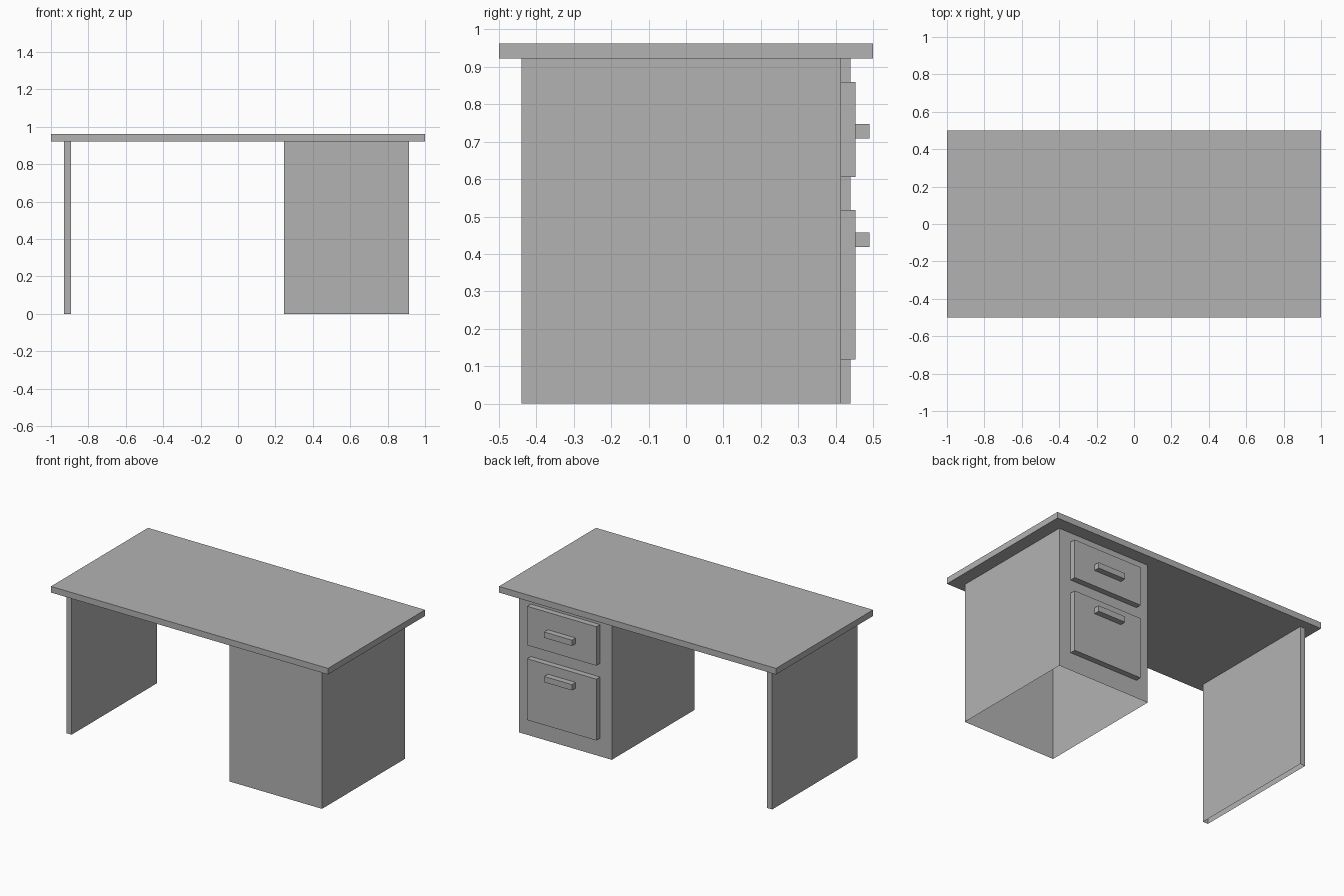
import bpy
import bmesh

cube = bpy.data.objects.get("Cube")
if cube:
    bpy.data.objects.remove(cube, do_unlink=True)

# One plain grey for the whole desk
grey = bpy.data.materials.new("plain_grey")
grey.use_nodes = True
grey.diffuse_color = (0.45, 0.45, 0.45, 1)
grey.node_tree.nodes["Principled BSDF"].inputs["Base Color"].default_value = grey.diffuse_color


def box(name, x, y, z, open_ends=False):
    """Flat-sided box from (min, max) ranges, optionally without top and bottom."""
    bm = bmesh.new()
    bmesh.ops.create_cube(bm, size=1)
    for v in bm.verts:
        v.co = [r[0] if c < 0 else r[1] for c, r in zip(v.co, (x, y, z))]
    bm.normal_update()
    if open_ends:
        ends = [f for f in bm.faces if abs(f.normal.z) > 0.5]
        bmesh.ops.delete(bm, geom=ends, context='FACES_ONLY')
    mesh = bpy.data.meshes.new(name)
    bm.to_mesh(mesh)
    bm.free()
    mesh.materials.append(grey)
    obj = bpy.data.objects.new(name, mesh)
    bpy.context.collection.objects.link(obj)
    return obj


# Desk top and its supports, which are hollow shells open to the floor
under = 0.922
box("desk_top", (-1, 1), (-0.5, 0.5), (under, 0.962))
box("side_panel", (-0.93, -0.893), (-0.44, 0.44), (0, under), open_ends=True)
box("drawer_cabinet", (0.245, 0.915), (-0.44, 0.415), (0, under), open_ends=True)

# Drawer fronts and handles on the cabinet's rear-facing side
middle = 0.58
for level, bottom, top, grip in (("upper", 0.606, 0.86, 0.728),
                                 ("lower", 0.118, 0.518, 0.438)):
    box(level + "_drawer_front", (middle - 0.25, middle + 0.25),
        (0.415, 0.453), (bottom, top))
    box(level + "_drawer_handle", (middle - 0.1, middle + 0.1),
        (0.453, 0.491), (grip - 0.019, grip + 0.019))
